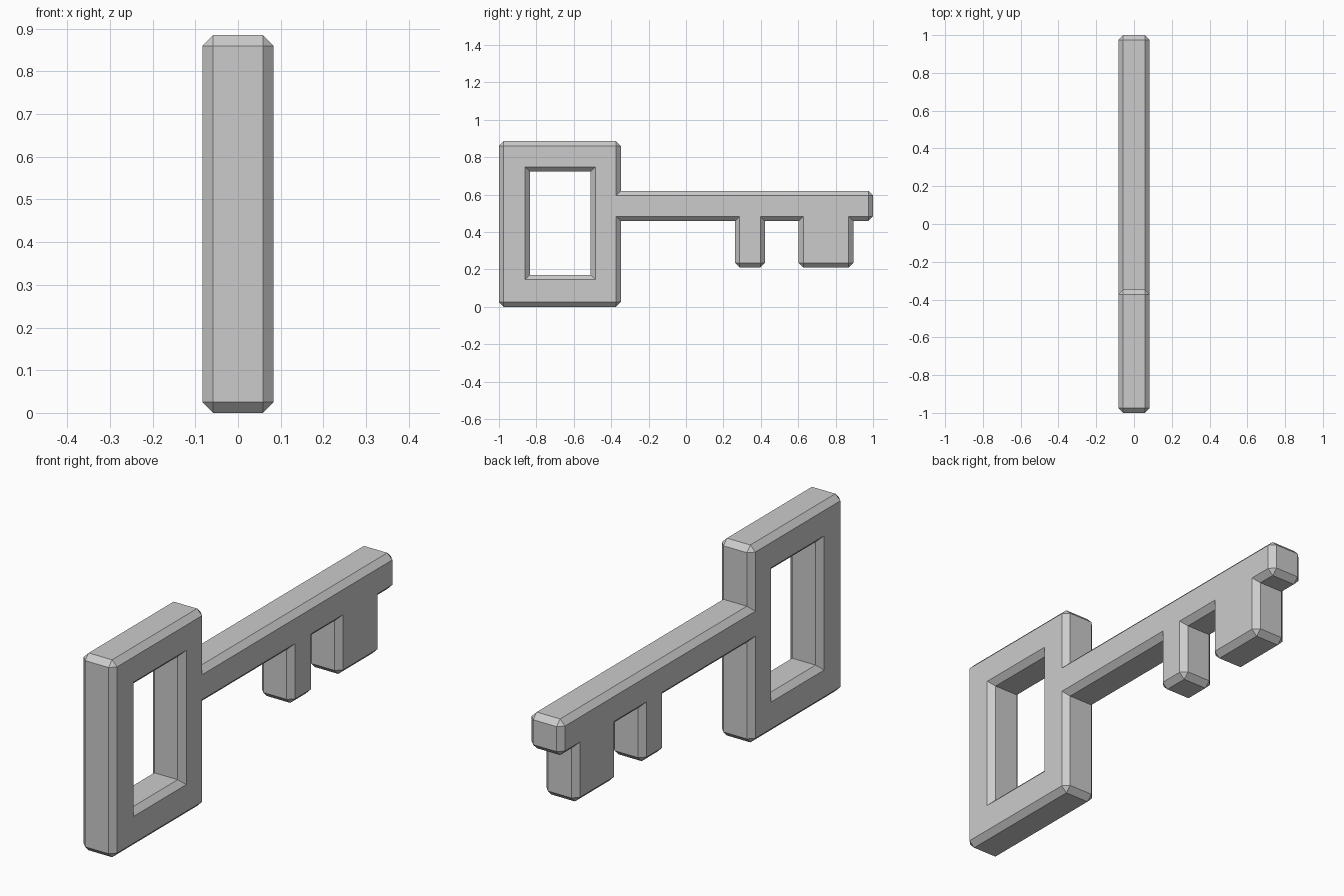
import bpy, bmesh
from mathutils import Vector

if "Cube" in bpy.data.objects:
    bpy.data.objects.remove(bpy.data.objects["Cube"])

B = 0.025   # chamfer width
H = 0.083   # half thickness

# Key silhouette (y, z), counter-clockwise: bow, shaft, two teeth
outline = [(-1, 0), (-0.348, 0), (-0.348, 0.458), (0.262, 0.458), (0.262, 0.21),
           (0.422, 0.21), (0.422, 0.458), (0.602, 0.458), (0.602, 0.21),
           (0.895, 0.21), (0.895, 0.458), (1, 0.458), (1, 0.62),
           (-0.348, 0.62), (-0.348, 0.885), (-1, 0.885)]
# Bow opening, clockwise so the solid stays on the left
opening = [(-0.835, 0.17), (-0.835, 0.722), (-0.51, 0.722), (-0.51, 0.17)]

bm = bmesh.new()
cap_edges = {1: [], -1: []}


def add_loop(points):
    """Chamfered wall around one closed loop; records the flat side borders."""
    pts = [Vector(p) for p in points]
    n = len(pts)
    corners = []
    for i, p in enumerate(pts):
        d0 = (p - pts[i - 1]).normalized()
        d1 = (pts[(i + 1) % n] - p).normalized()
        convex = d0.cross(d1) > 0
        inner = p + B * (Vector((-d0.y, d0.x)) + Vector((-d1.y, d1.x)))
        wall = [p - d0 * B, p + d1 * B] if convex else [p]
        corner = {}
        for s in (1, -1):
            corner[s] = (bm.verts.new((s * H, *inner)),
                         [bm.verts.new((s * (H - B), *w)) for w in wall])
        corners.append(corner)
    for i, a in enumerate(corners):
        b = corners[(i + 1) % n]
        # straight wall
        bm.faces.new((a[1][1][-1], b[1][1][0], b[-1][1][0], a[-1][1][-1]))
        # cut on outward corners
        if len(a[1][1]) == 2:
            bm.faces.new((*a[1][1], *reversed(a[-1][1])))
        for s in (1, -1):
            # sloping rim and corner facet
            bm.faces.new((a[s][0], b[s][0], b[s][1][0], a[s][1][-1]))
            if len(a[s][1]) == 2:
                bm.faces.new((a[s][0], *a[s][1]))
            cap_edges[s].append(bm.edges.get((a[s][0], b[s][0])))


add_loop(outline)
add_loop(opening)

# Flat sides with the opening left free
for s in (1, -1):
    bmesh.ops.triangle_fill(bm, edges=cap_edges[s], use_beauty=True,
                            normal=(s, 0, 0))

bmesh.ops.recalc_face_normals(bm, faces=bm.faces)
mesh = bpy.data.meshes.new("key")
bm.to_mesh(mesh)
bm.free()
key = bpy.data.objects.new("key", mesh)
bpy.context.collection.objects.link(key)
